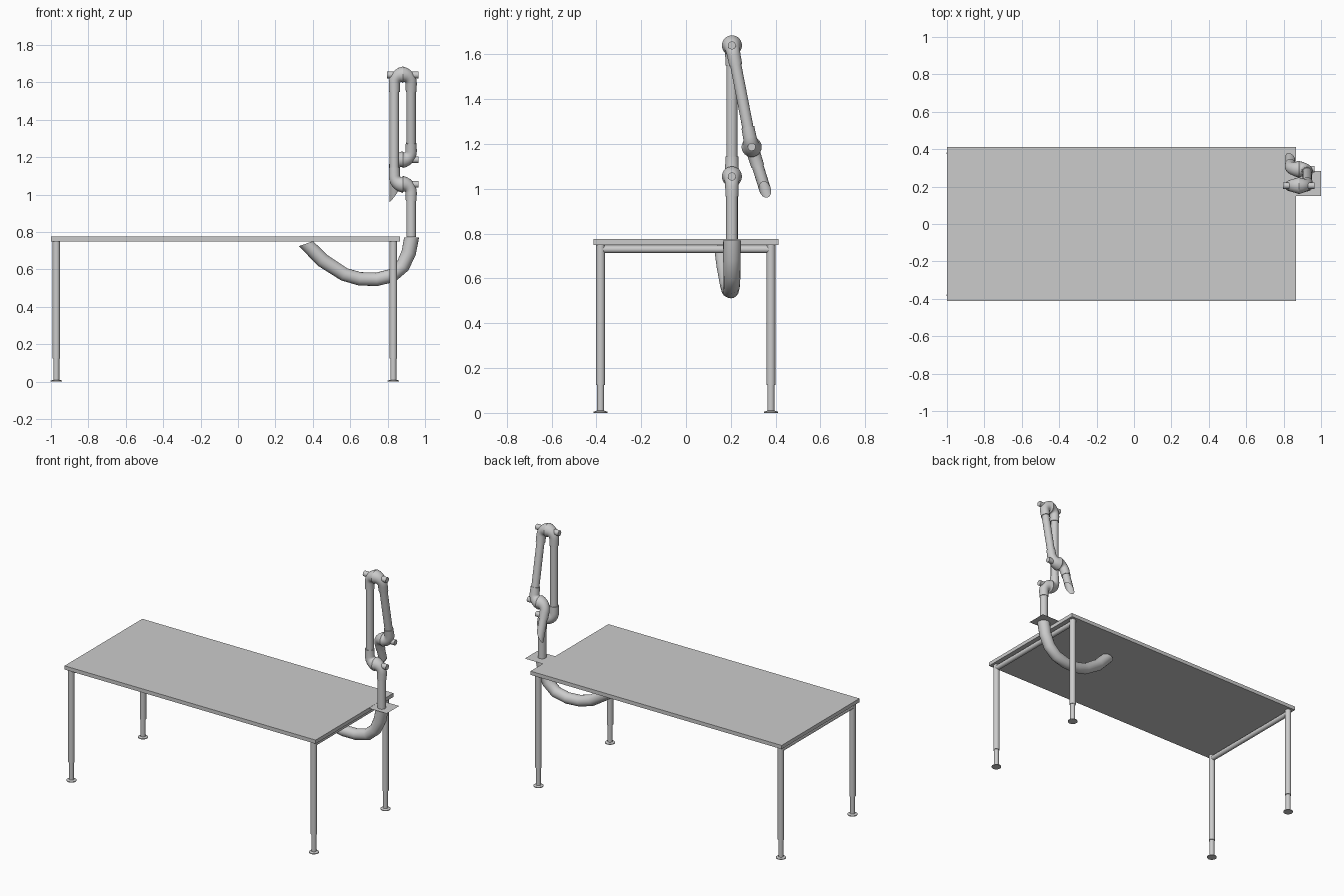
import bpy, bmesh
from math import sin, cos, pi, radians
from mathutils import Vector

if "Cube" in bpy.data.objects:
    bpy.data.objects.remove(bpy.data.objects["Cube"])


def finish(name, bm, angle=40):
    bmesh.ops.recalc_face_normals(bm, faces=bm.faces)
    me = bpy.data.meshes.new(name)
    bm.to_mesh(me)
    bm.free()
    ob = bpy.data.objects.new(name, me)
    bpy.context.collection.objects.link(ob)
    bpy.ops.object.select_all(action='DESELECT')
    ob.select_set(True)
    bpy.context.view_layer.objects.active = ob
    bpy.ops.object.shade_smooth_by_angle(angle=radians(angle))
    return ob


def sweep(name, pts, radii, sides=16, up=(0, 1, 0), caps=True, start_n=None, end_n=None, slant=0):
    """Tube through pts with one radius per point; slant shears the last ring."""
    pts = [Vector(p) for p in pts]
    bm = bmesh.new()
    rings = []
    last = len(pts) - 1
    for i, (p, r) in enumerate(zip(pts, radii)):
        t = pts[min(i + 1, last)] - pts[max(i - 1, 0)]
        if i == 0 and start_n:
            t = Vector(start_n)
        if i == last and end_n:
            t = Vector(end_n)
        t.normalize()
        u = t.cross(Vector(up)).normalized()
        v = t.cross(u)
        ring = []
        for k in range(sides):
            a = 2 * pi * k / sides
            off = (u * cos(a) + v * sin(a)) * r
            if i == last and slant:
                off += t * (-off.x / r * slant)
            ring.append(bm.verts.new(p + off))
        rings.append(ring)
    for a, b in zip(rings, rings[1:]):
        for k in range(sides):
            j = (k + 1) % sides
            bm.faces.new((a[k], a[j], b[j], b[k]))
    if caps:
        bm.faces.new(rings[0])
        bm.faces.new(rings[-1])
    return finish(name, bm)


def box(name, lo, hi):
    bm = bmesh.new()
    bmesh.ops.create_cube(bm, size=1)
    for v in bm.verts:
        v.co = [(l + h) / 2 + c * (h - l) for l, h, c in zip(lo, hi, v.co)]
    return finish(name, bm, 30)


# Table top, legs with feet, and end rails
box("table_top", (-1, -0.413, 0.75), (0.866, 0.413, 0.775))
for ex, xs in (("left", -0.971), ("right", 0.831)):
    for ey, ys in (("front", -0.381), ("back", 0.379)):
        tag = f"{ey}_{ex}"
        sweep("leg_" + tag, [(xs, ys, 0.125), (xs, ys, 0.75)], [0.02] * 2)
        sweep("leg_insert_" + tag, [(xs, ys, 0.005), (xs, ys, 0.13)], [0.016] * 2)
        sweep("foot_" + tag, [(xs, ys, 0), (xs, ys, 0.005), (xs, ys, 0.01)],
              [0.031, 0.031, 0.017])
    sweep("rail_" + ex, [(xs, -0.375, 0.73), (xs, 0.375, 0.73)], [0.017] * 2, up=(0, 0, 1))

# Thin mounting plate at the table's end
bm = bmesh.new()
bm.faces.new([bm.verts.new((x, y, 0.774)) for x, y in
              ((0.865, 0.15), (1, 0.15), (1, 0.283), (0.865, 0.283))])
finish("mounting_plate", bm)

# Hose hanging below the plate
sweep("hose",
      [(0.364, 0.165, 0.738), (0.45, 0.175, 0.65), (0.567, 0.187, 0.574), (0.65, 0.194, 0.55),
       (0.74, 0.2, 0.547), (0.823, 0.204, 0.567), (0.88, 0.205, 0.617),
       (0.913, 0.205, 0.69), (0.928, 0.205, 0.77)],
      [0.04, 0.038, 0.036, 0.036, 0.036, 0.037, 0.038, 0.039, 0.04],
      caps=False, start_n=(0.35, 0, -1), end_n=(0, 0, 1))

# Jointed arm: each joint is a pair of flared elbows meeting at x = JX
JX, OFF = 0.881, 0.045
lower = Vector((JX, 0.205, 1.055))
upper = Vector((JX, 0.205, 1.64))
outer = Vector((JX, 0.293, 1.187))
UP, DOWN = Vector((0, 0, 1)), Vector((0, 0, -1))
fore = (outer - upper).normalized()
noz = Vector((0, 0.3, -0.954))
X = Vector((1, 0, 0))


def elbow(name, j, side, d, knob=True):
    pts, rad = [], []
    for i in range(7):
        a = i / 6 * pi / 2
        pts.append(j + X * side * OFF * sin(a) + d * OFF * (1 - cos(a)))
        rad.append(0.045 - 0.015 * sin(a))
    pts.append(j + X * side * OFF + d * 0.09)
    rad.append(0.029)
    sweep(name, pts, rad, 20, up=d.cross(X), start_n=X * side, end_n=d)
    if knob:
        sweep(name + "_knob", [j + X * side * 0.03, j + X * side * 0.085], [0.018] * 2, up=(0, 0, 1))


elbow("post_elbow", lower, 1, DOWN)
elbow("lower_arm_elbow", lower, -1, UP, False)
elbow("upper_elbow_left", upper, -1, DOWN)
elbow("upper_elbow_right", upper, 1, fore)
elbow("forearm_elbow", outer, 1, -fore)
elbow("nozzle_elbow", outer, -1, noz, False)

right, left = X * OFF, X * -OFF
sweep("post", [(JX + OFF, 0.205, 0.774), lower + right + DOWN * 0.08], [0.026] * 2)
sweep("lower_arm", [lower + left + UP * 0.08, upper + left + DOWN * 0.08], [0.025] * 2)
sweep("forearm", [upper + right + fore * 0.08, outer + right - fore * 0.08], [0.025] * 2, up=(1, 0, 0))
sweep("nozzle", [outer + left + noz * 0.08, outer + left + noz * 0.2], [0.026] * 2,
      up=(1, 0, 0), caps=False, slant=-0.037 * -1)
